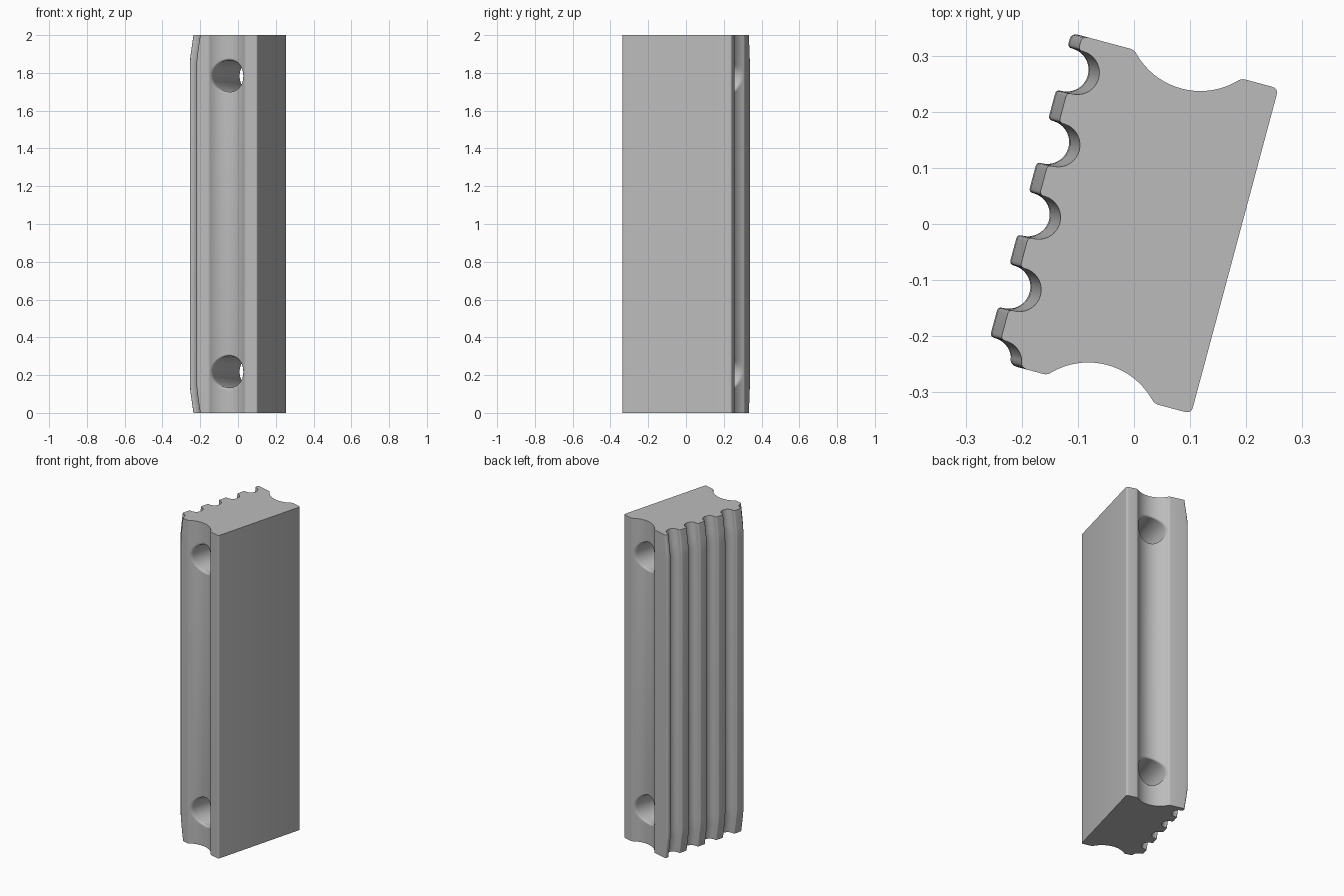
import bpy, bmesh
from math import sin, cos, radians, pi, sqrt
from mathutils import Vector, Matrix

if "Cube" in bpy.data.objects:
    bpy.data.objects.remove(bpy.data.objects["Cube"])

HALF, RIGHT, TIP = 0.30, 0.186, -0.196        # block limits in its own axes
CHAN_U, CHAN_V, CHAN_R = 0.019, 0.386, 0.131  # side channels
PITCH, GROOVE_R, GROOVE_U = 0.1335, 0.039, -0.187
HOLE_R, FILLET = 0.084, 0.012
TILT = Matrix.Rotation(radians(-15), 4, 'Z')

grey = bpy.data.materials.new("plain_grey")
grey.use_nodes = True
grey.diffuse_color = (0.5, 0.5, 0.5, 1)
grey.node_tree.nodes["Principled BSDF"].inputs["Base Color"].default_value = (0.5, 0.5, 0.5, 1)


def arc(cu, cv, r, a0, a1, n):
    """Points on an arc, angles in degrees."""
    angles = [radians(a0 + (a1 - a0) * i / n) for i in range(n + 1)]
    return [(cu + r * cos(a), cv + r * sin(a), 0) for a in angles]


def round_corners(path, steps=4):
    """Turn (u, v, rounding) corners into a smooth outline."""
    out = []
    for i, (u, v, d) in enumerate(path):
        p = Vector((u, v))
        if d == 0:
            out.append(p)
            continue
        a = p + (Vector(path[i - 1][:2]) - p).normalized() * d
        b = p + (Vector(path[(i + 1) % len(path)][:2]) - p).normalized() * d
        for k in range(steps + 1):
            t = k / steps
            out.append(a * (1 - t) ** 2 + p * 2 * t * (1 - t) + b * t * t)
    return out


def channel(side):
    """Wide hollow on the back (1) or the front (-1)."""
    mid, spread = -90 * side, 49
    pts = arc(CHAN_U, side * CHAN_V, CHAN_R, mid + spread, mid - spread, 20)
    for i in (0, -1):
        pts[i] = (pts[i][0], side * HALF, 0.007)
    return pts


def mesh_object(name, rings):
    """Skin a stack of equal rings and cap both ends."""
    bm = bmesh.new()
    loops = [[bm.verts.new(p) for p in ring] for ring in rings]
    for low, high in zip(loops, loops[1:]):
        for i in range(len(low)):
            bm.faces.new((low[i - 1], low[i], high[i], high[i - 1]))
    bm.faces.new(loops[0])
    bm.faces.new(loops[-1])
    bmesh.ops.recalc_face_normals(bm, faces=bm.faces)
    bm.transform(TILT)
    mesh = bpy.data.meshes.new(name)
    bm.to_mesh(mesh)
    bm.free()
    mesh.materials.append(grey)
    obj = bpy.data.objects.new(name, mesh)
    bpy.context.collection.objects.link(obj)
    return obj


# Outline: flat side, back channel, toothed side, front channel
path = [(RIGHT, -HALF, 0.012), (RIGHT, HALF, 0.012)] + channel(1)
path.append((TIP, HALF, 0.012))
for i in range(5):
    c = 0.2345 - i * PITCH
    path.append((TIP, c + GROOVE_R, 0.008))
    if i < 4:
        path += arc(GROOVE_U, c, GROOVE_R, 90, -90, 18)
        path.append((TIP, c - GROOVE_R, 0.008))
    else:
        path += arc(GROOVE_U, c, GROOVE_R, 90, 22, 8)
path.append((-0.149, -HALF, 0.013))
path += channel(-1)
outline = round_corners(path)

# Toothed side eases inward toward both ends
ease = [(0, 0.02), (0.1, 0.005), (0.125, 0.002), (0.16, 0)]
levels = ease + [(2 - z, s) for z, s in reversed(ease)]
block = mesh_object("grooved_block", [
    [(p.x + (s if p.x < -0.1 else 0), p.y, z) for p in outline]
    for z, s in levels])


# Through holes with rounded mouths that follow the channels
def hole_ring(z, radius, side, depth=None):
    ring = []
    for k in range(48):
        a = 2 * pi * k / 48
        du = radius * cos(a)
        surface = CHAN_V - sqrt(CHAN_R ** 2 - du ** 2)
        v = 0.5 if depth is None else surface - depth
        ring.append((CHAN_U + du, side * v, z + radius * sin(a)))
    return ring


def hole_cutter(z):
    half = []
    for k in range(6):
        a = radians(90) * k / 5
        half.append((HOLE_R + FILLET * (1 - cos(a)), FILLET * (1 - sin(a)) - 0.0005))
    rings = [hole_ring(z, half[-1][0], -1)]
    rings += [hole_ring(z, r, -1, d) for r, d in reversed(half)]
    rings += [hole_ring(z, r, 1, d) for r, d in half]
    rings.append(hole_ring(z, half[-1][0], 1))
    return mesh_object("hole_cutter", rings)


bpy.context.view_layer.objects.active = block
for z in (0.217, 1.783):
    cutter = hole_cutter(z)
    cutter.hide_render = True
    mod = block.modifiers.new("hole", 'BOOLEAN')
    mod.operation = 'DIFFERENCE'
    mod.solver = 'EXACT'
    mod.object = cutter
    bpy.ops.object.modifier_apply(modifier=mod.name)
    bpy.data.objects.remove(cutter)

for obj in bpy.context.selected_objects:
    obj.select_set(False)
block.select_set(True)
bpy.ops.object.shade_smooth_by_angle(angle=radians(30))
